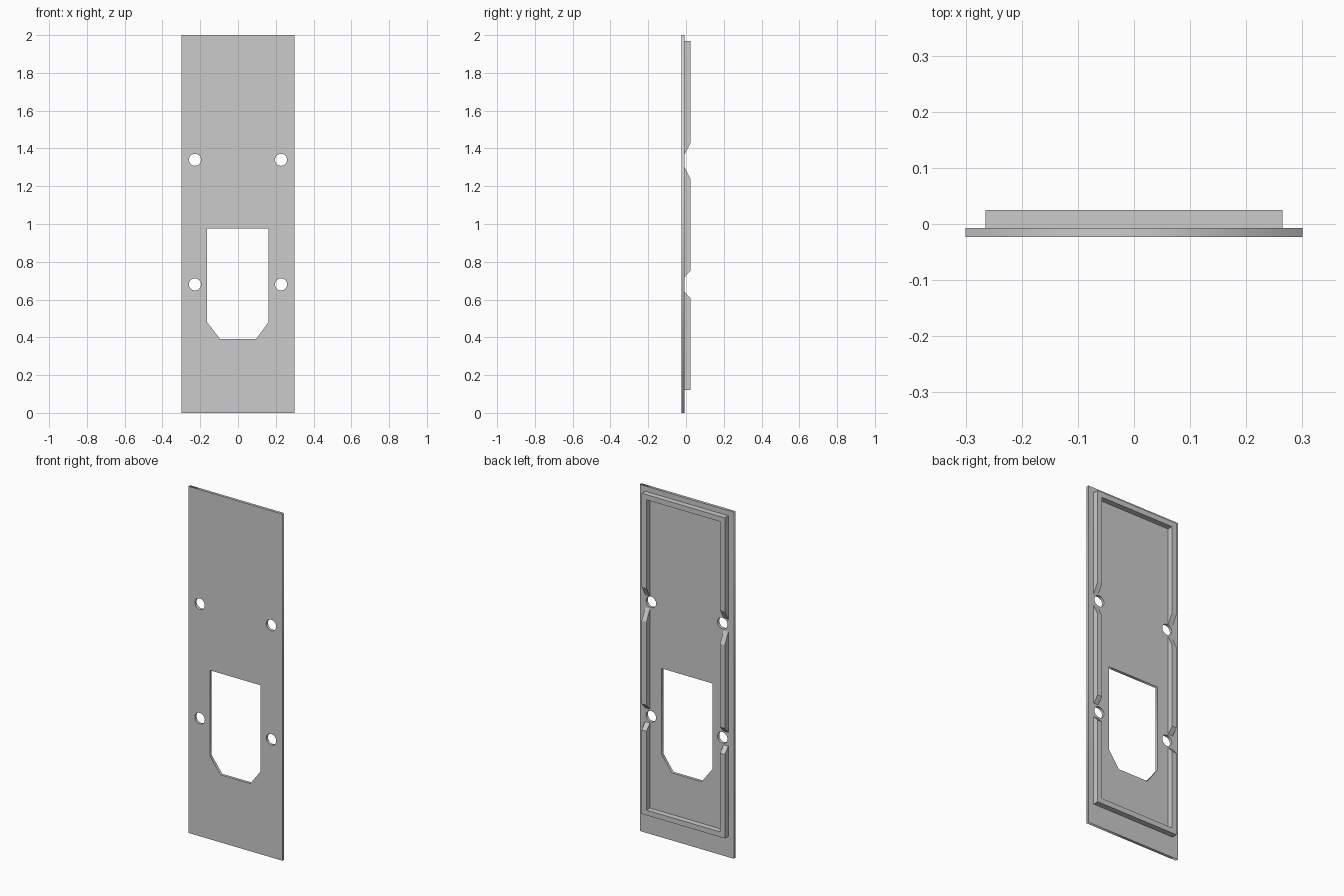
import bpy, bmesh
from math import cos, sin, pi, radians

if "Cube" in bpy.data.objects:
    bpy.data.objects.remove(bpy.data.objects["Cube"])

Y_FRONT, Y_BACK, Y_RIB = -0.023, -0.007, 0.025
X_OUT, RIB_W = 0.265, 0.03


def plate_with_openings(name, loops, y0, y1):
    """Flat filled curve with holes, stood upright and given thickness."""
    cu = bpy.data.curves.new(name, 'CURVE')
    cu.dimensions = '2D'
    cu.fill_mode = 'BOTH'
    cu.extrude = (y1 - y0) / 2
    for pts in loops:
        sp = cu.splines.new('POLY')
        sp.points.add(len(pts) - 1)
        for p, (x, z) in zip(sp.points, pts):
            p.co = (x, z, 0, 1)
        sp.use_cyclic_u = True
    ob = bpy.data.objects.new(name, cu)
    bpy.context.collection.objects.link(ob)
    ob.rotation_euler.x = radians(90)
    ob.location.y = (y0 + y1) / 2
    bpy.ops.object.select_all(action='DESELECT')
    ob.select_set(True)
    bpy.context.view_layer.objects.active = ob
    bpy.ops.object.convert(target='MESH')
    return ob


def rib(name, profile, x0, x1):
    """Extrude a (y, z) side profile from x0 to x1."""
    bm = bmesh.new()
    f = bm.faces.new([bm.verts.new((x0, y, z)) for y, z in profile])
    ext = bmesh.ops.extrude_face_region(bm, geom=[f])['geom']
    bmesh.ops.translate(bm, vec=(x1 - x0, 0, 0),
                        verts=[v for v in ext if isinstance(v, bmesh.types.BMVert)])
    bmesh.ops.recalc_face_normals(bm, faces=bm.faces)
    me = bpy.data.meshes.new(name)
    bm.to_mesh(me)
    bm.free()
    ob = bpy.data.objects.new(name, me)
    bpy.context.collection.objects.link(ob)
    return ob


def circle(cx, cz, r, n=24):
    return [(cx + r * cos(2 * pi * i / n), cz + r * sin(2 * pi * i / n)) for i in range(n)]


# Face plate with window and four screw holes
outline = [(-0.3, 0), (0.3, 0), (0.3, 2), (-0.3, 2)]
window = [(-0.163, 0.975), (-0.163, 0.48), (-0.095, 0.39),
          (0.095, 0.39), (0.161, 0.48), (0.161, 0.975)]
holes = [circle(s * 0.228, z, 0.032) for s in (-1, 1) for z in (0.68, 1.34)]
plate_with_openings("face_plate", [outline, window] + holes, Y_FRONT, Y_BACK)

# Side ribs, sloped down beside the screw holes: base bottom, base top, crest bottom, crest top
segments = {"lower": (0.12, 0.64, 0.12, 0.605),
            "middle": (0.72, 1.30, 0.755, 1.235),
            "upper": (1.37, 1.97, 1.43, 1.97)}
for part, (b0, b1, c0, c1) in segments.items():
    ob = rib(part + "_side_ribs", [(Y_BACK, b0), (Y_BACK, b1), (Y_RIB, c1), (Y_RIB, c0)],
             X_OUT - RIB_W, X_OUT)
    ob.modifiers.new("Mirror", 'MIRROR')

# Top and bottom ribs closing the frame
for part, z0, z1 in (("bottom_rib", 0.12, 0.12 + RIB_W), ("top_rib", 1.97 - RIB_W, 1.97)):
    rib(part, [(Y_BACK, z0), (Y_BACK, z1), (Y_RIB, z1), (Y_RIB, z0)],
        -X_OUT + RIB_W, X_OUT - RIB_W)
